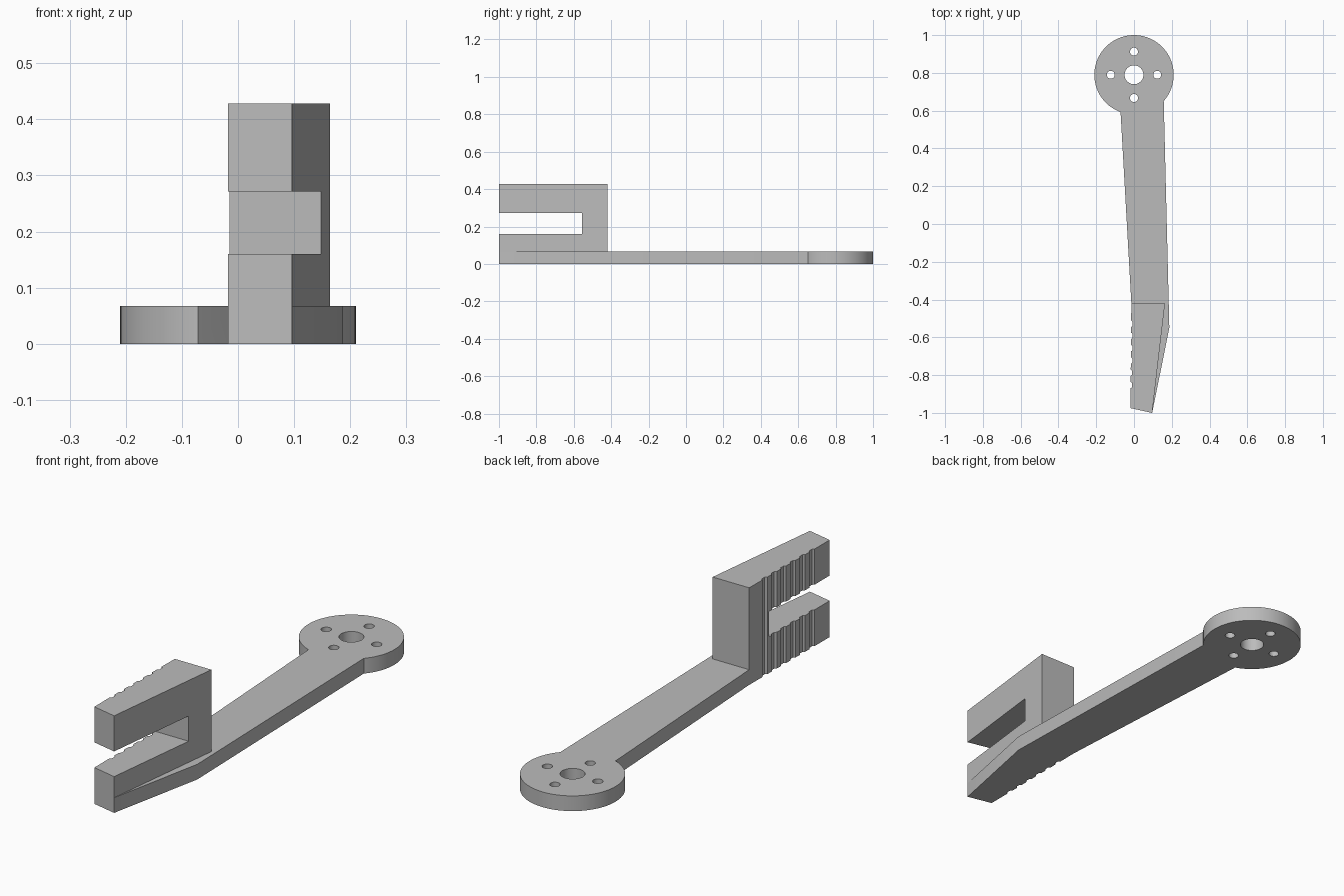
import bpy, bmesh, math

default = bpy.data.objects.get("Cube")
if default:
    bpy.data.objects.remove(default, do_unlink=True)

grey = bpy.data.materials.new("plain grey")
grey.use_nodes = True
colour = (0.5, 0.5, 0.5, 1)
grey.diffuse_color = colour
grey.node_tree.nodes["Principled BSDF"].inputs["Base Color"].default_value = colour


def prism(name, outline, z0, z1):
    """Extrude a flat outline between two heights."""
    bm = bmesh.new()
    base = bm.faces.new([bm.verts.new((x, y, z0)) for x, y in outline])
    grown = bmesh.ops.extrude_face_region(bm, geom=[base])
    for item in grown["geom"]:
        if isinstance(item, bmesh.types.BMVert):
            item.co.z = z1
    bmesh.ops.recalc_face_normals(bm, faces=bm.faces)
    mesh = bpy.data.meshes.new(name)
    bm.to_mesh(mesh)
    bm.free()
    mesh.materials.append(grey)
    obj = bpy.data.objects.new(name, mesh)
    bpy.context.collection.objects.link(obj)
    return obj


def circle(x, y, r, n):
    return [(x + r * math.cos(2 * math.pi * i / n),
             y + r * math.sin(2 * math.pi * i / n)) for i in range(n)]


def combine(target, other, operation):
    """Apply a boolean and remove the second part."""
    mod = target.modifiers.new("combine", "BOOLEAN")
    mod.operation = operation
    mod.solver = "EXACT"
    mod.object = other
    bpy.ops.object.select_all(action="DESELECT")
    bpy.context.view_layer.objects.active = target
    target.select_set(True)
    bpy.ops.object.modifier_apply(modifier=mod.name)
    bpy.data.objects.remove(other, do_unlink=True)


HUB_Y, PLATE, TOP = 0.79, 0.067, 0.428

# Gripping edge with shallow vertical grooves, running from heel to tip
grip = [(-0.014, -0.42)]
for i in range(6):
    y = -0.51 - 0.065 * i
    x = -0.015 - 0.0006 * i
    grip += [(x, y), (x + 0.008, y - 0.007), (x + 0.008, y - 0.028), (x, y - 0.035)]
grip += [(-0.018, -0.975), (0.096, -1.0)]

# Flat arm and round hub
arm = prism("gripper_arm", [(0.155, 0.75), (-0.08, 0.75)] + grip + [(0.187, -0.55)],
            0, PLATE)
hub = prism("hub", circle(0, HUB_Y, 0.21, 96), 0, PLATE)
combine(arm, hub, "UNION")

# Forked jaw block, cut through by a horizontal slot
jaw = prism("jaw", grip + [(0.164, -0.42)], 0, TOP)
slot = prism("slot", [(-0.3, -1.2), (0.4, -1.2), (0.4, -0.555), (-0.3, -0.555)],
             0.16, 0.271)
combine(jaw, slot, "DIFFERENCE")
combine(arm, jaw, "UNION")

# Shaft hole and four screw holes
holes = [(0, 0, 0.05)]
for i in range(4):
    a = i * math.pi / 2
    holes.append((0.123 * math.cos(a), 0.123 * math.sin(a), 0.021))
for x, y, r in holes:
    drill = prism("drill", circle(x, HUB_Y + y, r, 40), -0.1, 0.2)
    combine(arm, drill, "DIFFERENCE")

bpy.ops.object.shade_smooth_by_angle(angle=math.radians(25))
